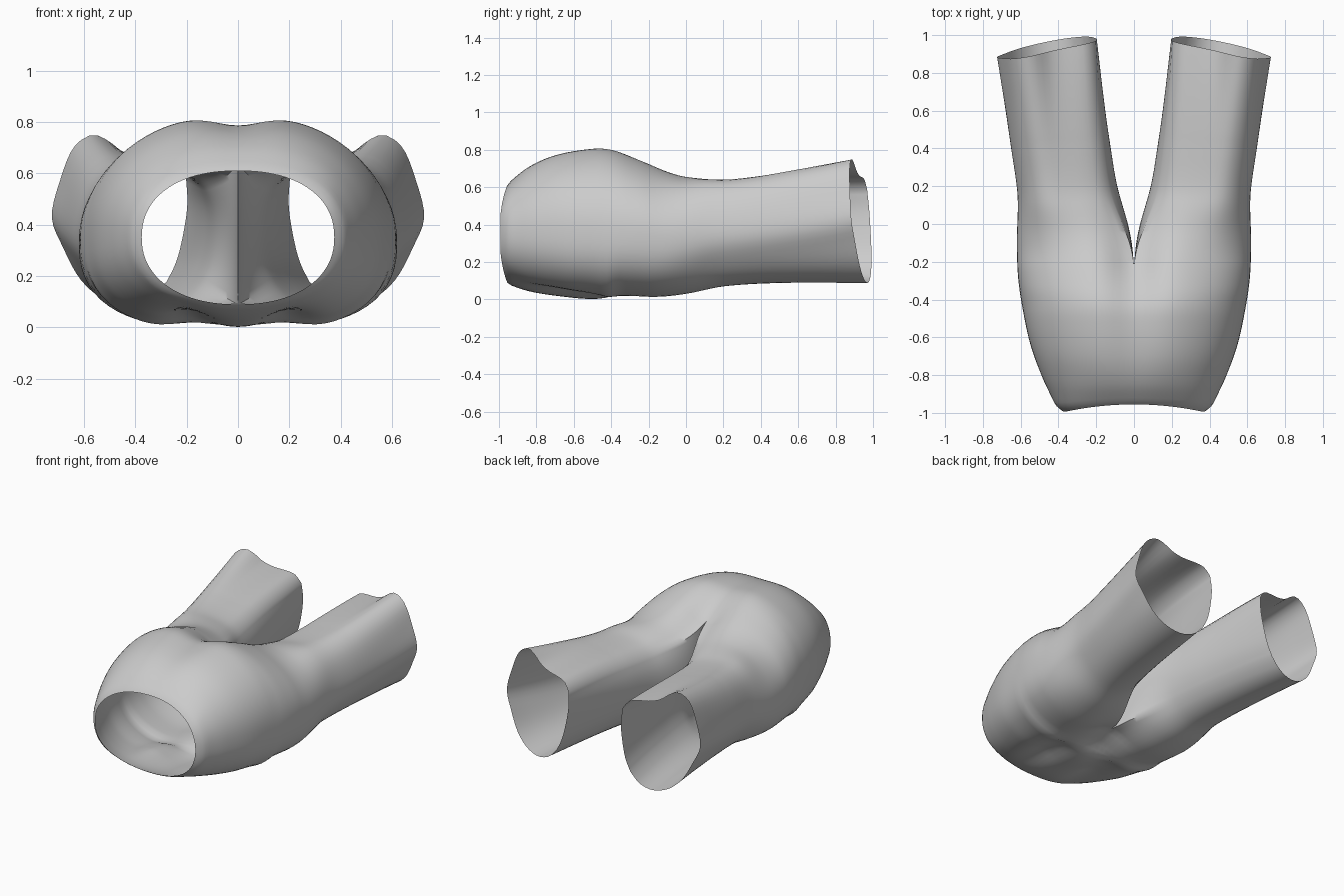
import bpy, bmesh, math
from mathutils import Vector

if "Cube" in bpy.data.objects:
    bpy.data.objects.remove(bpy.data.objects["Cube"])

N_OUT, N_IN = 44, 20       # points on the outer arc and on the inseam arc
Y_CROTCH, Y_END = -0.22, 0.935

# Silhouette curves along the garment: (y, value)
TOP = [(-.975, .61), (-.95, .635), (-.85, .705), (-.7, .77), (-.5, .805), (-.4, .8), (-.25, .745),
       (-.1, .682), (0, .655), (.2, .64), (.4, .658), (.6, .69), (.935, .748)]
BOTTOM = [(-.975, .09), (-.95, .075), (-.85, .045), (-.7, .02), (-.5, .002), (-.35, .018),
          (-.15, .014), (0, .03), (.2, .07), (.5, .088), (.935, .088)]
OUTER = [(-.975, .375), (-.95, .41), (-.9, .44), (-.8, .49), (-.65, .545), (-.5, .58), (-.3, .612),
         (-.1, .62), (.1, .615), (.2, .62), (.4, .648), (.7, .69), (.935, .725)]
INNER = [(-.22, 0), (-.1, .012), (0, .033), (.2, .09), (.4, .125), (.6, .155), (.935, .197)]
CLEFT = [(-.975, 0), (-.7, .025), (-.45, .045), (-.3, .07), (-.22, .09)]     # dip on top
UNDER = [(-.975, 0), (-.6, 0), (-.48, .01), (-.36, .05), (-.22, .1)]         # rise underneath

# Leg opening: outer arc from upper inner corner round to lower inner corner, then the inseam
HEM_OUT = [(.2, .58), (.25, .64), (.38, .66), (.45, .685), (.51, .73), (.57, .748), (.64, .7), (.69, .58),
           (.725, .43), (.68, .31), (.615, .19), (.53, .115), (.43, .088), (.34, .115), (.275, .18)]
HEM_IN = [(.275, .18), (.237, .26), (.21, .37), (.195, .48), (.2, .58)]


def curve(keys, y):
    """Smooth value of a key curve at y."""
    k = keys
    y = min(max(y, k[0][0]), k[-1][0])
    i = next(j for j in range(len(k) - 1) if y <= k[j + 1][0])
    slope = lambda a, b: (k[b][1] - k[a][1]) / (k[b][0] - k[a][0])
    m0, m1 = slope(max(i - 1, 0), i + 1), slope(i, min(i + 2, len(k) - 1))
    h = k[i + 1][0] - k[i][0]
    t = (y - k[i][0]) / h
    return ((2*t**3 - 3*t*t + 1) * k[i][1] + (t**3 - 2*t*t + t) * h * m0
            + (3*t*t - 2*t**3) * k[i + 1][1] + (t**3 - t*t) * h * m1)


def resample(pts, n):
    """n + 1 points evenly spaced along a polyline."""
    pts = [Vector(p) for p in pts]
    d = [0]
    for a, b in zip(pts, pts[1:]):
        d.append(d[-1] + (b - a).length)
    out, j = [], 0
    for i in range(n + 1):
        s = d[-1] * i / n
        while j < len(pts) - 2 and d[j + 1] < s:
            j += 1
        out.append(pts[j].lerp(pts[j + 1], (s - d[j]) / (d[j + 1] - d[j])))
    return out


def soften(pts, n):
    """Smooth an open profile with a spline, then space it evenly."""
    kx = [(i, p[0]) for i, p in enumerate(pts)]
    kz = [(i, p[1]) for i, p in enumerate(pts)]
    m = (len(pts) - 1) * 8
    return resample([(curve(kx, i / 8), curve(kz, i / 8)) for i in range(m + 1)], n)


def hip_arc(y):
    """Half cross-section of the hips, top centre to bottom centre."""
    zt, zb, xo, cleft, under = (curve(k, y) for k in (TOP, BOTTOM, OUTER, CLEFT, UNDER))
    body = min(1, max(0, (y + .975) / .35))
    zm = .35
    pts = []
    for i in range(121):
        a = math.pi * i / 120
        e = 2 / (2.25 - .1 * body) if a < math.pi / 2 else 2 / (2.2 + .5 * body)
        s, c = max(0, math.sin(a)), math.cos(a)
        x = xo * s ** e
        if c > 0:
            z = zm + (zt - zm) * c ** e - cleft * math.exp(-(x / .13) ** 2)
        else:
            z = zm - (zm - zb) * abs(c) ** e + under * math.exp(-(x / .18) ** 2)
            z += max(0, .05 * body - under) * math.exp(-((x - .19) / .1) ** 2)
        pts.append((x if 0 < i < 120 else 0, z))
    # keep the full silhouette height despite the dips
    lo, hi = min(p[1] for p in pts), max(p[1] for p in pts)
    pts = [(x, zb + (zt - zb) * (z - lo) / (hi - lo)) for x, z in pts]
    return resample(pts, N_OUT)


def fit(ring):
    """Normalise a ring to its bounding box."""
    xs, zs = [p[0] for p in ring], [p[1] for p in ring]
    return [((x - min(xs)) / (max(xs) - min(xs)), (z - min(zs)) / (max(zs) - min(zs))) for x, z in ring]


def blend(a, b, w):
    return fit([Vector(p).lerp(Vector(q), w) for p, q in zip(a, b)])


def round_arc(a0, a1, n):
    """Arc of a rounded thigh section, between two angles in degrees."""
    return resample([(.5 + .5 * math.cos(a), .5 + .5 * math.sin(a))
                     for a in (math.radians(a0 + (a1 - a0) * i / 60) for i in range(61))], n)


bm = bmesh.new()

# Hips: half strips from waistband to crotch
rows = []
n_hip = 28
for j in range(n_hip + 1):
    t = j / n_hip
    y = -.975 + (Y_CROTCH + .975) * t ** 1.3
    sway = max(0, 1 - t * 3)
    rows.append([bm.verts.new((p.x, y + sway * (.02 - .038 * min(1, p.x / .36) ** 2), p.y))
                 for p in hip_arc(y)])
for a, b in zip(rows, rows[1:]):
    for i in range(N_OUT):
        bm.faces.new((a[i], a[i + 1], b[i + 1], b[i]))

# Leg: closed rings from the crotch seam to the hem
start = hip_arc(Y_CROTCH)
start += resample([start[-1], start[0]], N_IN)[1:-1]
seam = [bm.verts.new((0, Y_CROTCH, p.y)) for p in start[N_OUT + 1:]]
prev = rows[-1] + seam
crotch_shape = fit(start)
hem_shape = fit(soften(HEM_OUT, N_OUT) + soften(HEM_IN, N_IN)[1:-1])
thigh_shape = blend(round_arc(135, -145, N_OUT) + round_arc(215, 135, N_IN)[1:-1], hem_shape, .3)
n_leg = 44
smooth = lambda s: s * s * (3 - 2 * s)
for j in range(1, n_leg + 1):
    t = j / n_leg
    y = Y_CROTCH + (Y_END - Y_CROTCH) * t
    xi, xo, zb, zt = (curve(k, y) for k in (INNER, OUTER, BOTTOM, TOP))
    leg = blend(thigh_shape, hem_shape, t * t)
    mix = blend(crotch_shape, leg, smooth(min(1, t / .36)))
    ring = [bm.verts.new((xi + (xo - xi) * u, y + t * t * (.1 * (.5 - u) + .06 * (.5 - v)), zb + (zt - zb) * v))
            for u, v in mix]
    n = len(ring)
    for i in range(n):
        k = (i + 1) % n
        bm.faces.new((prev[i], prev[k], ring[k], ring[i]))
    prev = ring

# Make the fabric face outwards
bmesh.ops.recalc_face_normals(bm, faces=bm.faces)
if max(bm.faces, key=lambda q: q.calc_center_median().z).normal.z < 0:
    bmesh.ops.reverse_faces(bm, faces=bm.faces)
mesh = bpy.data.meshes.new("trousers")
bm.to_mesh(mesh)
bm.free()
trousers = bpy.data.objects.new("trousers", mesh)
bpy.context.collection.objects.link(trousers)

# Other half
mirror = trousers.modifiers.new("other_side", 'MIRROR')
mirror.merge_threshold = .0005

bpy.context.view_layer.objects.active = trousers
trousers.select_set(True)
bpy.ops.object.shade_smooth_by_angle(angle=math.radians(50))
